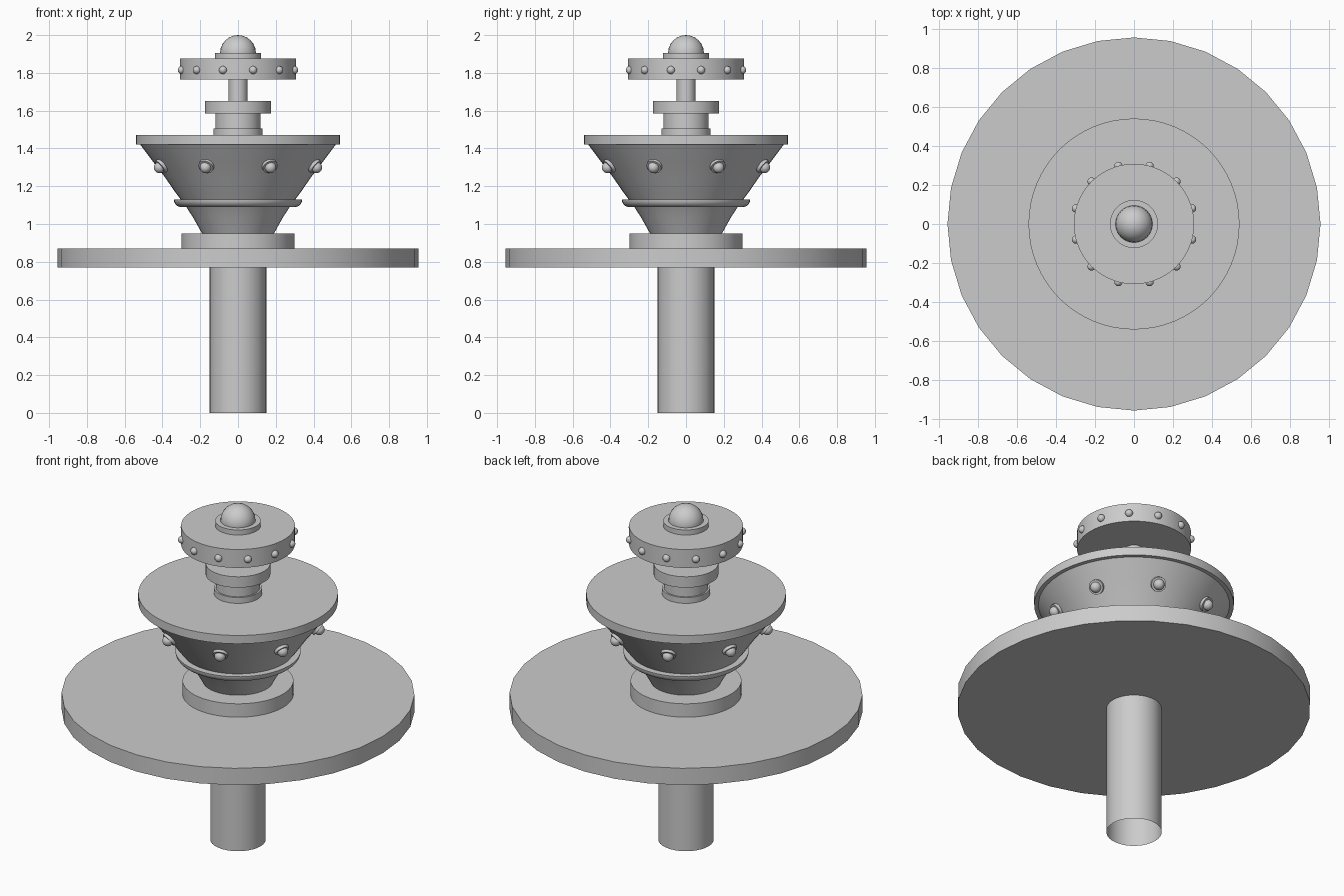
import bpy, math
from mathutils import Vector

if "Cube" in bpy.data.objects:
    bpy.data.objects.remove(bpy.data.objects["Cube"])

metal = bpy.data.materials.new("plain grey")
metal.use_nodes = True
GREY = (0.6, 0.6, 0.6, 1)
metal.diffuse_color = GREY
metal.node_tree.nodes["Principled BSDF"].inputs["Base Color"].default_value = GREY


def finish(obj, name):
    obj.name = name
    obj.data.materials.append(metal)
    bpy.ops.object.shade_smooth_by_angle(angle=math.radians(35))
    return obj


def disc(name, radius, low, high, sides=32, cap="NGON"):
    bpy.ops.mesh.primitive_cylinder_add(vertices=sides, radius=radius, depth=high - low,
                                        end_fill_type=cap, location=(0, 0, (low + high) / 2))
    return finish(bpy.context.object, name)


def lathe(name, profile, sides=48):
    """Revolve (radius, height) points around the vertical axis."""
    verts, faces = [], []
    for r, z in profile:
        for i in range(sides):
            a = math.tau * i / sides
            verts.append((r * math.cos(a), r * math.sin(a), z))
    for k in range(len(profile) - 1):
        for i in range(sides):
            j = (i + 1) % sides
            faces.append((k * sides + i, k * sides + j, (k + 1) * sides + j, (k + 1) * sides + i))
    mesh = bpy.data.meshes.new(name)
    mesh.from_pydata(verts, [], faces)
    obj = bpy.data.objects.new(name, mesh)
    bpy.context.collection.objects.link(obj)
    bpy.ops.object.select_all(action="DESELECT")
    obj.select_set(True)
    bpy.context.view_layer.objects.active = obj
    return finish(obj, name)


def ball(name, radius, centre):
    bpy.ops.mesh.primitive_uv_sphere_add(segments=24, ring_count=12, radius=radius, location=centre)
    return finish(bpy.context.object, name)


# Post (open tube) and the wide table
disc("post", 0.15, 0, 0.77, cap="NOTHING")
disc("table", 0.955, 0.77, 0.87)
disc("collar", 0.3, 0.87, 0.95, 64)

# Flared bowl with its half-round band and rim
lathe("bowl", [(0.185, 0.94), (0.235, 1.03), (0.28, 1.1), (0.33, 1.165),
               (0.385, 1.245), (0.45, 1.33), (0.525, 1.43)])
band = [(0.3 + 0.04 * math.cos(a), 1.13 - 0.04 * math.sin(a))
        for a in (math.pi / 2 * i / 6 for i in range(7))]
lathe("band", [(0.27, 1.09)] + band[::-1] + [(0.29, 1.13)])
disc("rim", 0.54, 1.42, 1.47, 64)

# Stacked neck
disc("neck_base", 0.13, 1.47, 1.505, 48)
disc("neck", 0.12, 1.505, 1.585, 48)
disc("neck_collar", 0.175, 1.585, 1.65, 48)
disc("stem", 0.05, 1.65, 1.765)

# Crown and dome
disc("crown", 0.308, 1.765, 1.875, 64)
disc("crown_cap", 0.123, 1.875, 1.905, 48)
ball("dome", 0.095, (0, 0, 1.905))

# Small studs around the crown
for i in range(12):
    a = math.radians(15 + 30 * i)
    ball(f"crown_stud_{i + 1}", 0.021, (0.308 * math.cos(a), 0.308 * math.sin(a), 1.815))

# Larger studs with round seats, square to the bowl wall
for i in range(8):
    a = math.radians(22.5 + 45 * i)
    out = Vector((math.cos(a), math.sin(a), 0))
    normal = (out * 0.8 - Vector((0, 0, 0.6))).normalized()
    spot = out * 0.435 + Vector((0, 0, 1.31))
    bpy.ops.mesh.primitive_cylinder_add(vertices=24, radius=0.041, depth=0.03, location=spot,
                                        rotation=normal.to_track_quat("Z", "Y").to_euler())
    finish(bpy.context.object, f"stud_seat_{i + 1}")
    ball(f"bowl_stud_{i + 1}", 0.03, spot + normal * 0.018)
